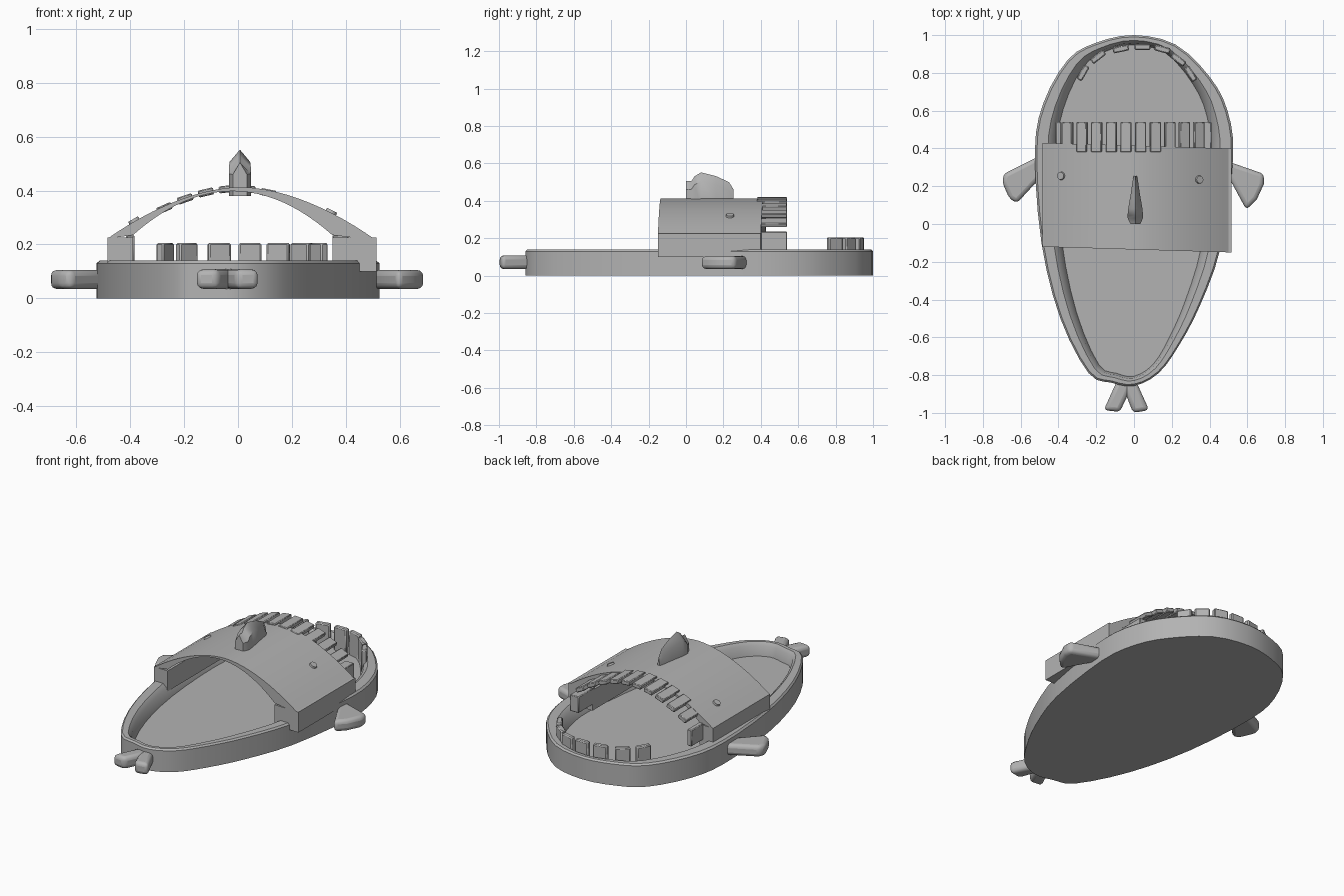
import bpy, bmesh, math
from mathutils import Vector, Matrix

cube = bpy.data.objects.get("Cube")
if cube:
    bpy.data.objects.remove(cube, do_unlink=True)

grey = bpy.data.materials.new("plain grey")
grey.use_nodes = True
color = (0.45, 0.45, 0.45, 1)
grey.diffuse_color = color
grey.node_tree.nodes["Principled BSDF"].inputs["Base Color"].default_value = color


def finish(name, bm, angle=35, bevel=0, segments=3):
    """Turn a bmesh into a named, shaded object."""
    bmesh.ops.recalc_face_normals(bm, faces=bm.faces)
    mesh = bpy.data.meshes.new(name)
    bm.to_mesh(mesh)
    bm.free()
    mesh.materials.append(grey)
    mesh.shade_smooth()
    mesh.set_sharp_from_angle(angle=math.radians(angle))
    obj = bpy.data.objects.new(name, mesh)
    bpy.context.collection.objects.link(obj)
    if bevel:
        mod = obj.modifiers.new("Bevel", "BEVEL")
        mod.width, mod.segments = bevel, segments
        mod.limit_method = "ANGLE"
    return obj


def loft(name, rings, **options):
    """Join closed rings of equal length and cap both ends."""
    bm = bmesh.new()
    loops = [[bm.verts.new(p) for p in ring] for ring in rings]
    n = len(loops[0])
    for a, b in zip(loops, loops[1:]):
        for i in range(n):
            j = (i + 1) % n
            bm.faces.new((a[i], a[j], b[j], b[i]))
    bm.faces.new(loops[0])
    bm.faces.new(loops[-1])
    return finish(name, bm, **options)


def slab(name, outline, low, high, **options):
    return loft(name, [[(x, y, z) for x, y in outline] for z in (low, high)], **options)


def box(name, center, size, turn=0, axis="Z", bevel=0):
    bm = bmesh.new()
    matrix = (Matrix.Translation(center) @ Matrix.Rotation(turn, 4, axis)
              @ Matrix.Diagonal((*size, 1)))
    bmesh.ops.create_cube(bm, size=1, matrix=matrix)
    return finish(name, bm, bevel=bevel, segments=1)


def smooth_loop(points, steps=3):
    """Closed spline through the points."""
    pts = [Vector(p) for p in points]
    n, out = len(pts), []
    for i in range(n):
        a, b, c, d = (pts[(i + k) % n] for k in (-1, 0, 1, 2))
        for s in range(steps):
            t = s / steps
            out.append(b + (c - a) * t / 2 + (a * 2 - b * 5 + c * 4 - d) * t**2 / 2
                       + (b * 3 - a - c * 3 + d) * t**3 / 2)
    return out


# Egg-shaped tray with a raised rim and a shallow floor
outline = smooth_loop([
    (0, 1), (-.2, .96), (-.35, .87), (-.48, .64), (-.525, .38), (-.49, -.1),
    (-.39, -.5), (-.24, -.79), (-.12, -.84), (0, -.857), (.13, -.79),
    (.24, -.64), (.35, -.43), (.46, -.12), (.525, .35), (.495, .6),
    (.4, .78), (.22, .95)])


def ring(sx, sy, z):
    mid = .07
    return [(p.x * sx, mid + (p.y - mid) * sy, z) for p in outline]


loft("tray", [ring(1, 1, 0), ring(1, 1, .13), ring(.98, .99, .14), ring(.87, .97, .14),
              ring(.82, .955, .12), ring(.78, .945, .06)])


# Arched shell over the middle
def arch_top(x):
    return .413 - .195 * (abs(x - .01) / .5) ** 1.8


def arch_under(x):
    return .398 - .163 * ((x + .02) / .37) ** 2


steps = 24
section = [(x, arch_top(x)) for x in (-.485 + i / steps for i in range(steps + 1))]
section += [(x, arch_under(x)) for x in (.35 - .74 * i / steps for i in range(steps + 1))]
loft("arched_shell", [[(x, y - .03 * x, z) for x, z in section] for y in (-.135, .415)])

# Blocks that carry the shell on the rim
for side, inner, outer in (("right", -.39, -.485), ("left", .35, .515)):
    corners = [(x, y - .03 * x) for x, y in
               ((inner, -.135), (outer, -.135), (outer, .415), (inner, .415))]
    bm_top = .225
    slab(side + "_shell_base", corners, .1, bm_top)

# Upper teeth following the back edge of the shell
for i in range(10):
    x = -.35 + i * .077
    slope = math.atan2(arch_top(x - .01) - arch_top(x + .01), .02)
    z = (arch_top(x) + arch_under(x)) / 2 + .002
    box("upper_tooth", (x, .46, z), (.058, .16, .026), slope, "Y", .004)
for side, x, width in (("right", -.4, .03), ("left", .38, .06)):
    box(side + "_corner_tooth", (x, .46, .185), (width, .16, .1), bevel=.004)

# Lower teeth around the back of the rim
for x, y, turn in ((-.27, .8, 60), (-.19, .885, 38), (-.07, .927, 12), (.045, .937, 0),
                   (.15, .925, -15), (.235, .87, -38), (.3, .795, -58)):
    box("lower_tooth", (x, y, .13), (.085, .032, .15), math.radians(turn), bevel=.006)

# Dorsal fin with a peaked ridge
rings = []
for y, half, top in ((0, .026, .505), (.03, .04, .507), (.045, .041, .53), (.08, .038, .552),
                     (.16, .024, .532), (.23, .014, .5), (.255, .008, .46)):
    shoulder = top - .045
    rings.append([(.007 + x, y, z) for x, z in
                  ((-half, .38), (-half, shoulder), (0, top), (half, shoulder), (half, .38))])
loft("dorsal_fin", rings)

# Eyes
for side, x, y in (("right", -.385, .255), ("left", .345, .235)):
    bm = bmesh.new()
    slope = math.atan2(arch_top(x - .01) - arch_top(x + .01), .02)
    bmesh.ops.create_cone(bm, cap_ends=True, segments=16, radius1=.024, radius2=.02, depth=.02,
                          matrix=Matrix.Translation((x, y, arch_top(x)))
                          @ Matrix.Rotation(slope, 4, "Y"))
    finish(side + "_eye", bm)

# Side fins and forked tail
slab("right_fin", [(-.5, .36), (-.69, .265), (-.697, .22), (-.66, .135), (-.62, .11), (-.5, .24)],
     .035, .105, bevel=.022)
slab("left_fin", [(.5, .33), (.688, .265), (.687, .21), (.65, .13), (.595, .075), (.5, .25)],
     .035, .105, bevel=.022)
slab("right_tail_prong", [(-.09, -.83), (-.16, -.985), (-.075, -.995), (-.035, -.91), (-.01, -.83)],
     .035, .108, bevel=.022)
slab("left_tail_prong", [(.01, -.83), (.08, -.985), (-.005, -1), (-.04, -.91), (-.06, -.83)],
     .035, .108, bevel=.022)
